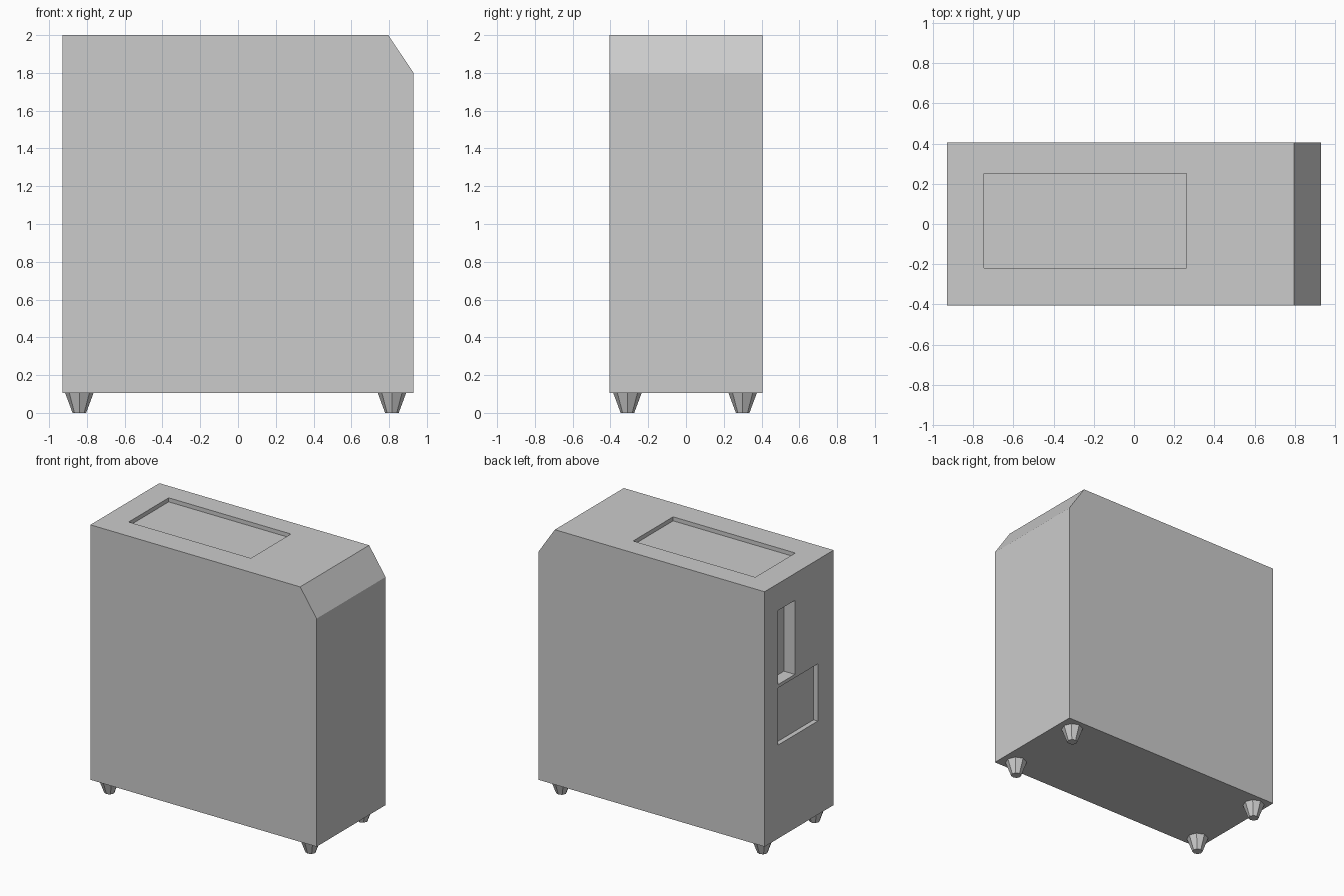
import bpy, bmesh

if "Cube" in bpy.data.objects:
    bpy.data.objects.remove(bpy.data.objects["Cube"])


def box_cutter(name, x, y, z):
    """Box spanning the given ranges, used only for cutting."""
    bpy.ops.mesh.primitive_cube_add(
        size=1, location=[sum(r) / 2 for r in (x, y, z)])
    ob = bpy.context.object
    ob.name = name
    ob.scale = [r[1] - r[0] for r in (x, y, z)]
    ob.hide_render = True
    return ob


# Case body: side profile with a chamfered upper front edge
profile = [(-0.93, 0.105), (0.93, 0.105), (0.93, 1.8), (0.795, 2.0), (-0.93, 2.0)]
bm = bmesh.new()
face = bm.faces.new([bm.verts.new((x, -0.405, z)) for x, z in profile])
ext = bmesh.ops.extrude_face_region(bm, geom=[face])
bmesh.ops.translate(bm, vec=(0, 0.81, 0),
                    verts=[g for g in ext["geom"] if isinstance(g, bmesh.types.BMVert)])
bmesh.ops.recalc_face_normals(bm, faces=bm.faces)
mesh = bpy.data.meshes.new("case_body")
bm.to_mesh(mesh)
bm.free()
body = bpy.data.objects.new("case_body", mesh)
bpy.context.collection.objects.link(body)

# Recesses: top vent, port slot and power supply opening
cutters = [
    box_cutter("top_vent_cutter", (-0.745, 0.26), (-0.22, 0.25), (1.97, 2.1)),
    box_cutter("port_slot_cutter", (-1.05, -0.84), (0.05, 0.245), (1.25, 1.80)),
    box_cutter("power_supply_cutter", (-1.05, -0.895), (-0.22, 0.245), (0.80, 1.225)),
]
bpy.context.view_layer.objects.active = body
for cutter in cutters:
    mod = body.modifiers.new(cutter.name, 'BOOLEAN')
    mod.operation = 'DIFFERENCE'
    mod.solver = 'EXACT'
    mod.object = cutter
    bpy.ops.object.modifier_apply(modifier=mod.name)
    bpy.data.objects.remove(cutter)

# Tapered eight-sided feet
for side, x in (("rear", -0.84), ("front", 0.815)):
    for hand, y in (("right", -0.31), ("left", 0.30)):
        bpy.ops.mesh.primitive_cone_add(
            vertices=8, radius1=0.036, radius2=0.075, depth=0.105,
            location=(x, y, 0.0525))
        bpy.context.object.name = f"{side}_{hand}_foot"
